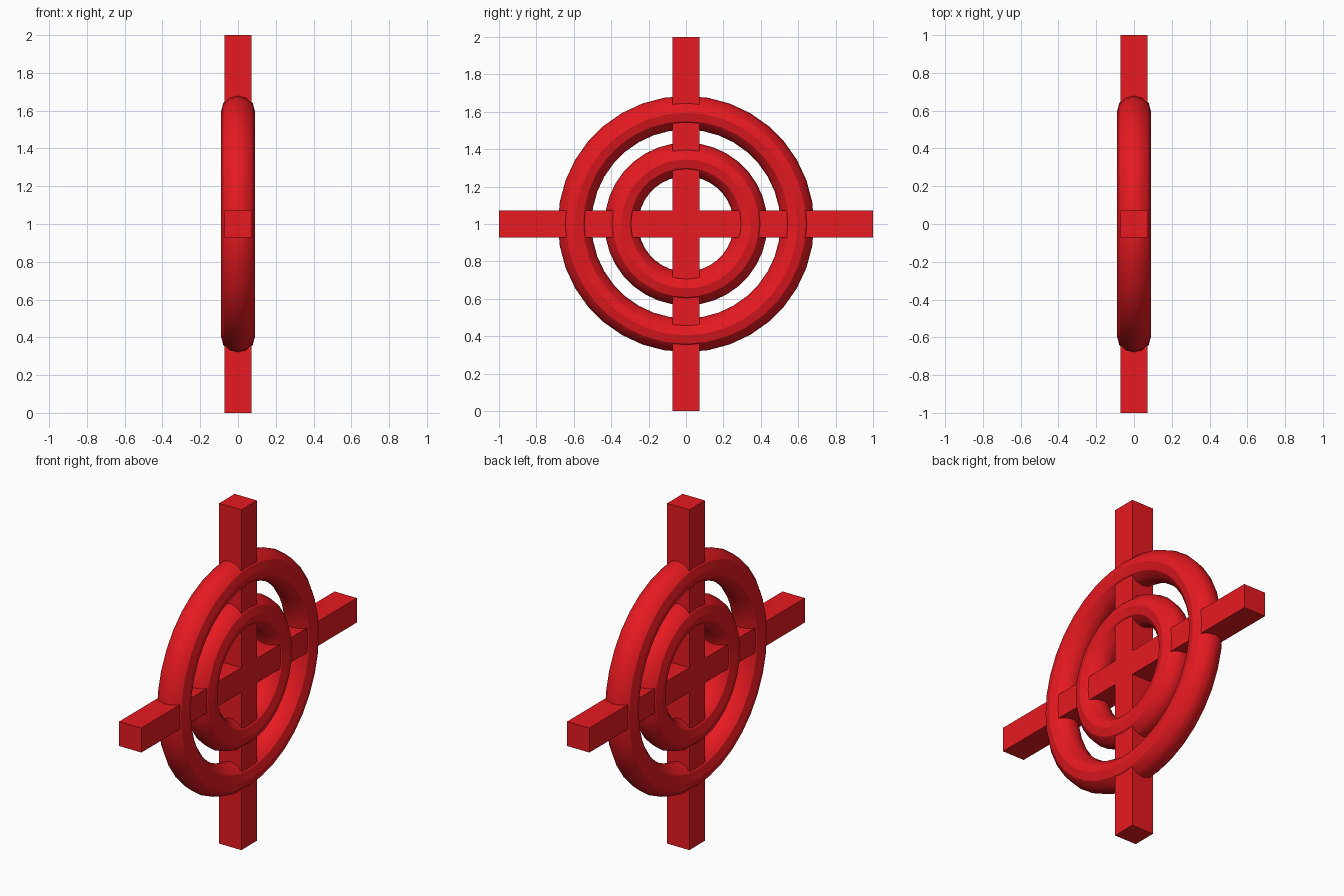
import bpy
from math import pi

if "Cube" in bpy.data.objects:
    bpy.data.objects.remove(bpy.data.objects["Cube"])

red = bpy.data.materials.new("red")
red.diffuse_color = (0.8, 0.01, 0.015, 1)
red.use_nodes = True
red.node_tree.nodes["Principled BSDF"].inputs["Base Color"].default_value = red.diffuse_color
CENTRE = (0, 0, 1)


def finish(name):
    ob = bpy.context.object
    ob.name = name
    ob.data.materials.append(red)
    return ob


def ring(name, radius):
    bpy.ops.mesh.primitive_torus_add(
        major_radius=radius, minor_radius=0.09, major_segments=36,
        minor_segments=12, location=CENTRE, rotation=(0, pi / 2, 0))
    finish(name)
    bpy.ops.object.shade_smooth_by_angle(angle=pi / 6)


def bar(name, size):
    bpy.ops.mesh.primitive_cube_add(size=1, location=CENTRE)
    finish(name).scale = size


# Concentric rings facing along x
ring("outer_ring", 0.595)
ring("inner_ring", 0.345)

# Crossed square bars
bar("upright_bar", (0.144, 0.144, 2))
bar("cross_bar", (0.144, 2, 0.144))
